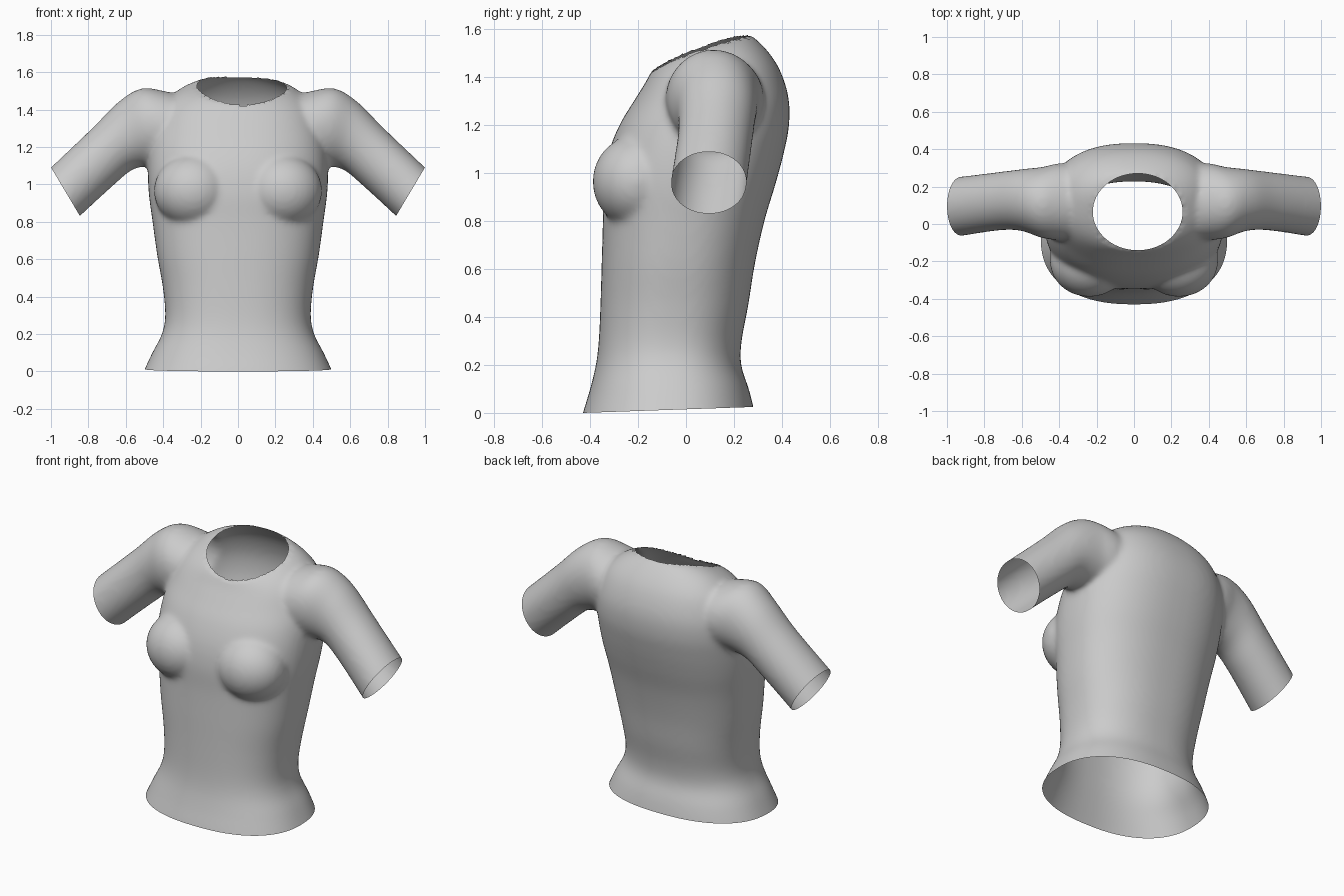
import bpy, bmesh, math
from mathutils import Vector, Matrix

if "Cube" in bpy.data.objects:
    bpy.data.objects.remove(bpy.data.objects["Cube"])


def spline(rows, steps):
    """Catmull-Rom interpolation of rows of numbers."""
    out = []
    for i in range(len(rows) - 1):
        a, b, c, d = (rows[max(0, min(len(rows) - 1, i + k))] for k in (-1, 0, 1, 2))
        for s in range(steps):
            t = s / steps
            out.append([0.5 * (2 * q + (r - p) * t + (2 * p - 5 * q + 4 * r - w) * t * t
                               + (3 * q - p - 3 * r + w) * t ** 3)
                        for p, q, r, w in zip(a, b, c, d)])
    out.append(list(rows[-1]))
    return out


def ring(p, q, side, power, lift=0.0, n=64):
    """Superellipse section spanning p to q, with half-width vector side."""
    mid, half = (p + q) / 2, (p - q) / 2
    pts = []
    for i in range(n):
        a = 2 * math.pi * i / n
        c, s = math.cos(a), math.sin(a)
        u = math.copysign(abs(c) ** (2 / power), c)
        v = math.copysign(abs(s) ** (2 / power), s)
        pts.append(mid + half * u + side * v + Vector((0, 0, lift * s * s)))
    return pts


def loft(bm, rings):
    """Closed skin through a list of rings."""
    vs = [[bm.verts.new(p) for p in r] for r in rings]
    n = len(vs[0])
    faces = [bm.faces.new((a[i], a[(i + 1) % n], b[(i + 1) % n], b[i]))
             for a, b in zip(vs, vs[1:]) for i in range(n)]
    faces += [bm.faces.new(vs[0]), bm.faces.new(vs[-1])]
    bmesh.ops.recalc_face_normals(bm, faces=faces)


bm = bmesh.new()

# Torso: half width, front y, front z, back y, back z, side lift
torso = [
    (.535, -.45, -.08, .295, -.06, 0),
    (.50, -.43, .00, .282, .02, 0),
    (.458, -.40, .10, .262, .10, 0),
    (.407, -.376, .20, .23, .20, 0),
    (.389, -.364, .30, .232, .30, 0),
    (.402, -.357, .45, .26, .45, 0),
    (.432, -.352, .62, .287, .62, 0),
    (.457, -.347, .80, .327, .80, 0),
    (.477, -.347, .95, .372, .95, 0),
    (.482, -.325, 1.08, .407, 1.08, 0),
    (.475, -.278, 1.20, .43, 1.20, 0),
    (.45, -.218, 1.30, .427, 1.32, 0),
    (.40, -.174, 1.37, .387, 1.44, .02),
    (.31, -.152, 1.41, .322, 1.53, .03),
    (.20, -.13, 1.44, .25, 1.585, .02),
    (.10, -.06, 1.47, .17, 1.59, .01),
]
loft(bm, [ring(Vector((0, yf, zf)), Vector((0, yb, zb)), Vector((w, 0, 0)), 2.35, lift)
          for w, yf, zf, yb, zb, lift in spline(torso, 5)])

# Sleeves: top x, top z, bottom x, bottom z, centre y, half depth
sleeve = [
    (.25, 1.46, .25, 1.18, .12, .19),
    (.40, 1.50, .38, 1.12, .12, .205),
    (.52, 1.512, .46, 1.10, .115, .19),
    (.64, 1.44, .56, 1.08, .128, .165),
    (.78, 1.30, .66, 1.00, .122, .156),
    (1.0, 1.09, .845, .83, .095, .158),
    (1.06, 1.03, .905, .77, .088, .159),
]
for sx in (-1, 1):
    loft(bm, [ring(Vector((sx * xt, y, zt)), Vector((sx * xb, y, zb)), Vector((0, d, 0)), 2.05)
              for xt, zt, xb, zb, y, d in spline(sleeve, 6)])
    # Bust
    m = Matrix.Translation((sx * .24, -.2, .965)) @ Matrix.Diagonal((.21, .19, .195, 1))
    bmesh.ops.create_uvsphere(bm, u_segments=40, v_segments=24, radius=1, matrix=m)

mesh = bpy.data.meshes.new("shirt")
bm.to_mesh(mesh)
bm.free()
shirt = bpy.data.objects.new("shirt", mesh)
bpy.context.collection.objects.link(shirt)
bpy.context.view_layer.objects.active = shirt
shirt.select_set(True)

# Fuse the parts into one soft skin
remesh = shirt.modifiers.new("fuse", 'REMESH')
remesh.mode = 'VOXEL'
remesh.voxel_size = 0.014
soften = shirt.modifiers.new("soften", 'SMOOTH')
soften.factor = 0.5
soften.iterations = 14
for name in ("fuse", "soften"):
    bpy.ops.object.modifier_apply(modifier=name)

bm = bmesh.new()
bm.from_mesh(mesh)


def cut(point, normal, keep=lambda c: True):
    """Trim away everything on the normal side of a plane."""
    faces = [f for f in bm.faces if keep(f.calc_center_median())]
    geom = list({v for f in faces for v in f.verts}) + list({e for f in faces for e in f.edges}) + faces
    bmesh.ops.bisect_plane(bm, geom=geom, plane_co=point, plane_no=normal, clear_outer=True)


# Hem and cuff openings
cut((0, 0, .015), (0, .035, -1))
for sx in (-1, 1):
    cut((sx * .922, .095, .96), (sx * .26, 0, -.155), lambda c: c.x * sx > .65)

# Neck opening: elliptical hole with a clean edge
def neck_radius(v):
    return math.hypot((v.co.x - .02) / .24, (v.co.y - .065) / .205)


bmesh.ops.delete(bm, geom=[v for v in bm.verts if v.co.z > 1.3 and neck_radius(v) < 1], context='VERTS')
for v in bm.verts:
    if v.is_boundary and v.co.z > 1.3:
        r = neck_radius(v)
        v.co.x = .02 + (v.co.x - .02) / r
        v.co.y = .065 + (v.co.y - .065) / r

for f in bm.faces:
    f.smooth = True
bm.to_mesh(mesh)
bm.free()
mesh.update()
